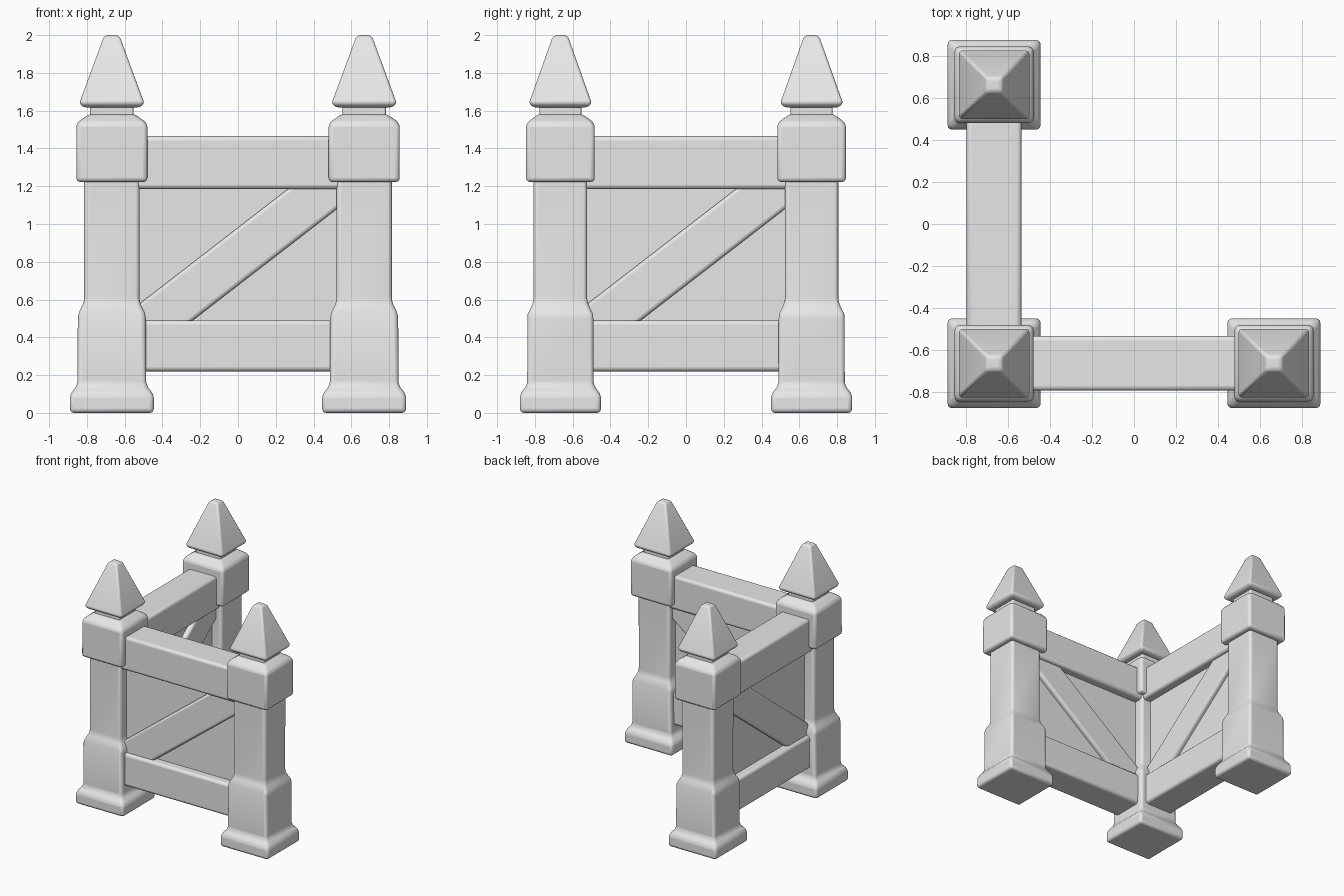
import bpy, bmesh, math

cube = bpy.data.objects.get("Cube")
if cube:
    bpy.data.objects.remove(cube, do_unlink=True)

stone = bpy.data.materials.new("light_grey")
stone.use_nodes = True
stone.diffuse_color = (0.8, 0.8, 0.8, 1)
stone.node_tree.nodes["Principled BSDF"].inputs["Base Color"].default_value = (0.8, 0.8, 0.8, 1)

CX, CY = 0.668, 0.665      # post centres


def finish(name, bm, loc, rot=(0, 0, 0), bevel=0.02):
    """Turn a bmesh into a smooth shaded object with rounded edges."""
    bmesh.ops.recalc_face_normals(bm, faces=bm.faces)
    mesh = bpy.data.meshes.new(name)
    bm.to_mesh(mesh)
    bm.free()
    mesh.materials.append(stone)
    ob = bpy.data.objects.new(name, mesh)
    bpy.context.collection.objects.link(ob)
    ob.location, ob.rotation_euler = loc, rot
    if bevel:
        mod = ob.modifiers.new("rounded_edges", "BEVEL")
        mod.width, mod.segments = bevel, 3
        mod.limit_method, mod.angle_limit = "ANGLE", math.radians(25)
    bpy.ops.object.select_all(action="DESELECT")
    ob.select_set(True)
    bpy.context.view_layer.objects.active = ob
    bpy.ops.object.shade_smooth_by_angle(angle=math.radians(35))
    return ob


def square_loft(name, profile, loc, bevel):
    """Stack square rings given as (half width, height)."""
    bm = bmesh.new()
    rings = [[bm.verts.new((sx * r, sy * r * 0.966, z))
              for sx, sy in ((-1, -1), (1, -1), (1, 1), (-1, 1))] for r, z in profile]
    for a, b in zip(rings, rings[1:]):
        for i in range(4):
            j = (i + 1) % 4
            bm.faces.new((a[i], a[j], b[j], b[i]))
    bm.faces.new(rings[0][::-1])
    bm.faces.new(rings[-1])
    return finish(name, bm, loc, bevel=bevel)


def box(name, size, loc, rot=(0, 0, 0), bevel=0.02):
    bm = bmesh.new()
    bmesh.ops.create_cube(bm, size=1)
    bmesh.ops.scale(bm, vec=size, verts=bm.verts)
    return finish(name, bm, loc, rot, bevel)


# Posts: footed shaft, cap block, neck and pointed finial
SHAFT = [(0.222, 0.0), (0.222, 0.10), (0.182, 0.145), (0.180, 0.52),
         (0.146, 0.59), (0.146, 1.26)]
BLOCK = [(0.188, 1.222), (0.188, 1.535), (0.115, 1.585)]
NECK = [(0.115, 1.56), (0.115, 1.66)]
FINIAL = [(0.150, 1.618), (0.172, 1.640), (0.045, 1.985), (0.030, 2.0)]

for post, x, y in (("corner", -CX, -CY), ("left", CX, -CY), ("back", -CX, CY)):
    square_loft(post + "_post_shaft", SHAFT, (x, y, 0), 0.022)
    square_loft(post + "_post_block", BLOCK, (x, y, 0), 0.022)
    square_loft(post + "_post_neck", NECK, (x, y, 0), 0.01)
    square_loft(post + "_post_finial", FINIAL, (x, y, 0), 0.012)

# Two fence runs: rails, thin infill panel and a diagonal brace
SLOPE = math.radians(37.7)
for run, loc, turn in (("front", (0, -CY), 0), ("side", (-CX, 0), math.pi / 2)):
    x, y = loc
    box(run + "_top_rail", (1.22, 0.262, 0.28), (x, y, 1.325), (0, 0, turn), 0.022)
    box(run + "_bottom_rail", (1.22, 0.262, 0.27), (x, y, 0.355), (0, 0, turn), 0.022)
    box(run + "_panel", (1.2, 0.12, 0.8), (x, y, 0.84), (0, 0, turn), 0)
    box(run + "_brace", (1.46, 0.20, 0.242), (x, y, 0.828), (0, -SLOPE, turn), 0.02)
